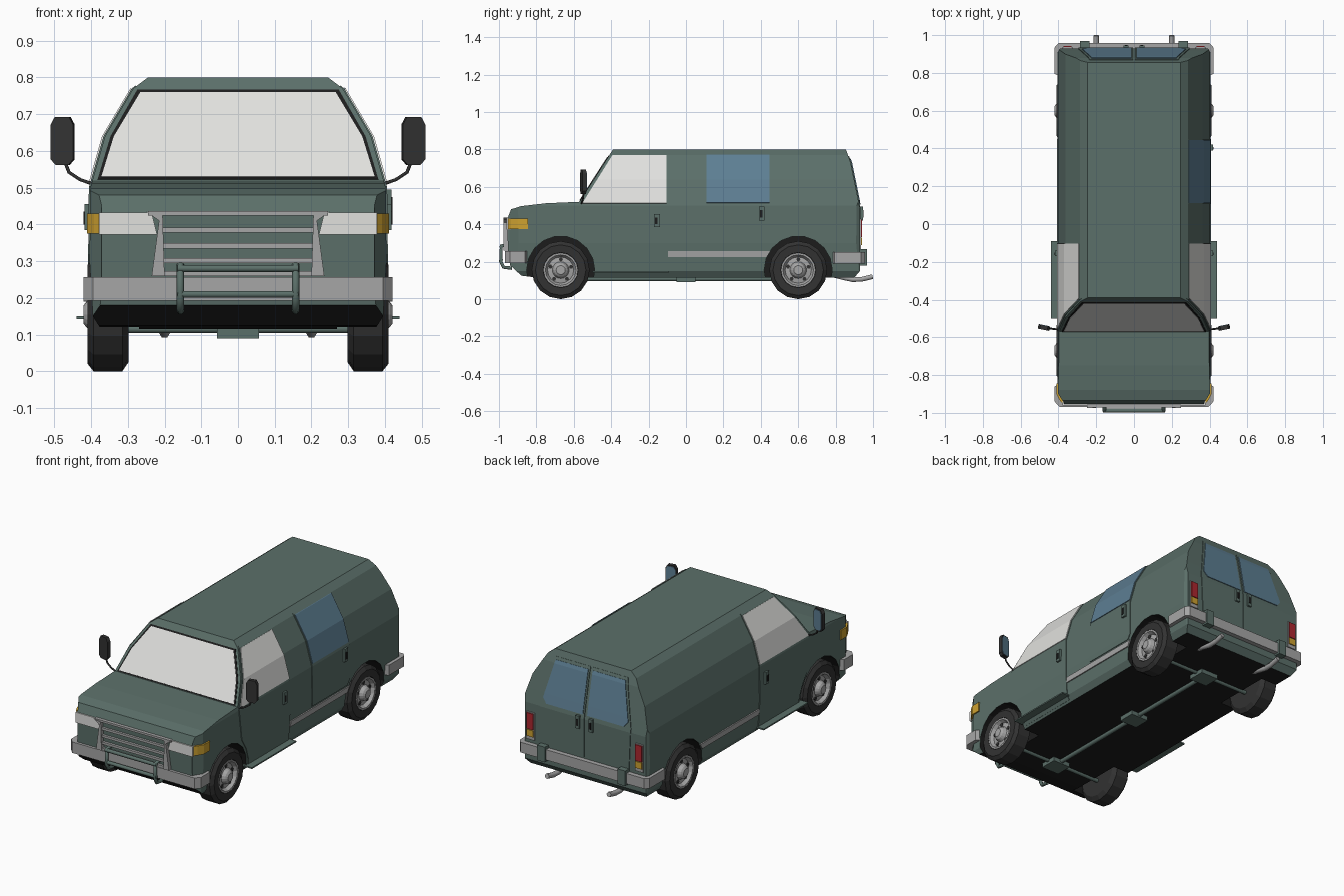
import bpy, bmesh, math
from mathutils import Matrix

if "Cube" in bpy.data.objects:
    bpy.data.objects.remove(bpy.data.objects["Cube"])


def material(name, r, g, b):
    m = bpy.data.materials.new(name)
    m.diffuse_color = (r, g, b, 1)
    m.use_nodes = True
    m.node_tree.nodes["Principled BSDF"].inputs["Base Color"].default_value = m.diffuse_color
    return m


GREEN = material("body green", .105, .16, .142)
BLACK = material("underside black", .012, .012, .012)
RUBBER = material("rubber grey", .032, .032, .032)
CHROME = material("chrome grey", .38, .38, .38)
WHITE = material("pale glass", .75, .75, .73)
BLUE = material("blue glass", .11, .21, .29)
AMBER = material("amber", .62, .36, .03)
RED = material("red", .42, .02, .028)

# body half width and rear position by height
WIDTH = [(.11, .37), (.15, .395), (.30, .404), (.50, .402), (.64, .362), (.77, .285), (.80, .245)]
REAR = [(.115, .90), (.15, .93), (.48, .93), (.56, .915), (.73, .88), (.80, .855)]
SCREEN = [(.52, -.57), (.80, -.39)]


def interp(table, z):
    for (z0, v0), (z1, v1) in zip(table, table[1:]):
        if z <= z1:
            break
    return v0 + (v1 - v0) * (z - z0) / (z1 - z0)


def finish(name, bm, mats):
    me = bpy.data.meshes.new(name)
    bm.to_mesh(me)
    bm.free()
    for m in mats:
        me.materials.append(m)
    ob = bpy.data.objects.new(name, me)
    bpy.context.collection.objects.link(ob)
    return ob


def place(axis, c, u, v):
    return [(c, u, v), (u, c, v), (u, v, c)][axis]


def prism(name, pts, axis, a, b, *mats):
    bm = bmesh.new()
    f = bm.faces.new([bm.verts.new(place(axis, a, u, v)) for u, v in pts])
    r = bmesh.ops.extrude_face_region(bm, geom=[f])
    bmesh.ops.translate(bm, verts=[v for v in r["geom"] if isinstance(v, bmesh.types.BMVert)],
                        vec=place(axis, b - a, 0, 0))
    bmesh.ops.recalc_face_normals(bm, faces=bm.faces)
    return finish(name, bm, mats)


def box(name, x, y, z, mat):
    return prism(name, [(x[0], y[0]), (x[1], y[0]), (x[1], y[1]), (x[0], y[1])], 2, z[0], z[1], mat)


def drape(name, pts, axis, table, sign, mat, off=.004, thick=.008):
    """Thin plate that follows the body surface given by table."""
    bm = bmesh.new()
    bm.faces.new([bm.verts.new(place(axis, 0, u, v)) for u, v in pts])
    for z, _ in table:
        bmesh.ops.bisect_plane(bm, geom=bm.verts[:] + bm.edges[:] + bm.faces[:],
                               plane_co=(0, 0, z), plane_no=(0, 0, 1))
    for v in bm.verts:
        v.co[axis] = sign * (interp(table, v.co.z) + off)
    bm.normal_update()
    for f in bm.faces:
        if f.normal[axis] * sign < 0:
            f.normal_flip()
    ob = finish(name, bm, [mat])
    mod = ob.modifiers.new("thickness", 'SOLIDIFY')
    mod.thickness, mod.offset = thick, -1
    return ob


def boolean(ob, cutter, op):
    mod = ob.modifiers.new("cut", 'BOOLEAN')
    mod.object, mod.operation, mod.solver = cutter, op, 'EXACT'
    bpy.context.view_layer.objects.active = ob
    bpy.ops.object.modifier_apply(modifier=mod.name)
    bpy.data.objects.remove(cutter)


def tube(name, pts, r, mat):
    cu = bpy.data.curves.new(name, 'CURVE')
    cu.dimensions, cu.bevel_depth, cu.bevel_resolution, cu.use_fill_caps = '3D', r, 1, True
    sp = cu.splines.new('POLY')
    sp.points.add(len(pts) - 1)
    for p, co in zip(sp.points, pts):
        p.co = (*co, 1)
    cu.materials.append(mat)
    ob = bpy.data.objects.new(name, cu)
    bpy.context.collection.objects.link(ob)
    return ob


def lathe(name, profile, centre, side, mat, n=16):
    """Turn (x, radius) points around the wheel axis."""
    bm = bmesh.new()
    vs = [bm.verts.new((x, 0, r)) for x, r in profile]
    es = [bm.edges.new(e) for e in zip(vs, vs[1:])]
    bmesh.ops.spin(bm, geom=vs + es, axis=(1, 0, 0), cent=(0, 0, 0), steps=n,
                   angle=math.tau, use_duplicate=False)
    bmesh.ops.remove_doubles(bm, verts=bm.verts, dist=.0005)
    bmesh.ops.transform(bm, verts=bm.verts, matrix=Matrix.Translation((0, *centre)) @ Matrix.Diagonal((side, 1, 1, 1)))
    bmesh.ops.recalc_face_normals(bm, faces=bm.faces)
    return finish(name, bm, [mat])


def mirrored(pts):
    return pts + [(-u, v) for u, v in reversed(pts)]


def circle(y, z, r, n):
    return [(y + r * math.cos(math.tau * i / n), z + r * math.sin(math.tau * i / n)) for i in range(n)]


# body: side profile, cross-section and plan intersected
profile = [(-.88, .125), (-.94, .18), (-.952, .25), (-.955, .43), (-.935, .48), (-.88, .497), (-.75, .512),
           (-.57, .52), (-.39, .80)] + [(y, z) for z, y in reversed(REAR)] + [(-.80, .115)]
body = prism("body", profile, 0, -.6, .6, GREEN, BLACK)
boolean(body, prism("section", mirrored([(w, z) for z, w in WIDTH]), 1, -1.2, 1.2, GREEN, BLACK), 'INTERSECT')
boolean(body, prism("plan", mirrored([(.365, -1), (.372, -.945), (.41, -.885), (.41, .9), (.385, .94)]),
                    2, -.2, 1.2, GREEN, BLACK), 'INTERSECT')
for p in body.data.polygons:
    p.material_index = int(p.normal.z < -.7)
AXLES = (-.67, .6)
for y in AXLES:
    for s in (1, -1):
        arch = prism("arch", circle(y, .155, .182, 18), 0, s * .27, s * .6, GREEN, BLACK)
        for p in arch.data.polygons:
            p.material_index = 1
        boolean(body, arch, 'DIFFERENCE')

# windscreen with black seal
drape("windscreen_seal", mirrored([(.382, .523), (.347, .64), (.274, .767)]), 1,
      [(z, -y) for z, y in SCREEN], -1, BLACK, .003)
drape("windscreen", mirrored([(.372, .53), (.338, .64), (.266, .76)]), 1,
      [(z, -y) for z, y in SCREEN], -1, WHITE, .006)

for s in (1, -1):
    # front doors, side trim and steps
    drape("front_door", [(-.1, .125), (-.47, .125), (-.475, .18), (-.50, .25), (-.545, .32), (-.568, .505),
                         (-.395, .778), (-.1, .778)], 0, WIDTH, s, GREEN)
    drape("front_door_window", [(-.103, .512), (-.555, .512), (-.393, .77), (-.103, .77)], 0, WIDTH, s, WHITE, .008)
    box("front_door_handle", (s * .39, s * .418), (-.17, -.14), (.385, .455), GREEN)
    box("front_door_latch", (s * .39, s * .421), (-.165, -.152), (.40, .435), BLACK)
    drape("side_trim", [(-.095, .225), (.43, .225), (.45, .257), (-.095, .257)], 0, WIDTH, s, CHROME, .007)
    box("step", (s * .37, s * .44), (-.50, -.09), (.143, .151), GREEN)

    # mirrors
    tube("mirror_arm", [(s * .39, -.56, .508), (s * .43, -.555, .522), (s * .46, -.55, .542),
                        (s * .473, -.547, .575)], .005, RUBBER)
    shape = [(-.018, -.065), (.018, -.065), (.031, -.05), (.031, .045), (.02, .065), (-.02, .065), (-.031, .045), (-.031, -.05)]
    for name, k, a, b, m in (("mirror_housing", 1, -.012, .01, RUBBER), ("mirror_glass", .9, .008, .013, BLUE)):
        ob = prism(name, [(u * k, v * k) for u, v in shape], 1, a, b, m)
        ob.location, ob.rotation_euler.z = (s * .477, -.548, .627), s * .2

    # front lamps
    prism("headlight", [(s * .22, .372), (s * .378, .372), (s * .378, .432), (s * .235, .432)], 1, -.93, -.961, WHITE)
    prism("indicator", [(s * x, y) for x, y in ((.36, -.93), (.372, -.957), (.392, -.935), (.411, -.90),
                                                (.411, -.845), (.36, -.845))], 2, .375, .43, AMBER)
    # grille pillar
    prism("grille_side", [(s * .25, .435), (s * .205, .425), (s * .20, .26), (s * .235, .26), (s * .215, .41)],
          1, -.94, -.975, CHROME)
    # bull bar uprights
    tube("bull_bar_upright", [(s * .157, -.95, .29), (s * .157, -.988, .285), (s * .157, -.99, .20),
                              (s * .157, -.975, .17), (s * .157, -.93, .165)], .0105, GREEN)

    # rear doors, lamps and exhausts
    drape("rear_door", [(s * .005, .26), (s * .285, .26), (s * .295, .50), (s * .235, .765), (s * .005, .765)],
          1, REAR, 1, GREEN)
    drape("rear_window", [(s * .014, .505), (s * .25, .505), (s * .275, .535), (s * .225, .75), (s * .014, .75)],
          1, REAR, 1, BLUE, .008)
    box("rear_handle", (s * .03, s * .055), (.92, .945), (.42, .495), GREEN)
    box("rear_latch", (s * .035, s * .047), (.92, .948), (.437, .475), BLACK)
    box("tail_lamp_frame", (s * .325, s * .378), (.91, .936), (.27, .43), CHROME)
    box("tail_lamp", (s * .33, s * .373), (.92, .942), (.332, .425), RED)
    box("rear_indicator", (s * .33, s * .373), (.92, .942), (.29, .328), AMBER)
    box("bumper_block", (s * .235, s * .285), (.92, .968), (.18, .268), GREEN)
    tube("exhaust", [(s * .2, .78, .13), (s * .2, .84, .115), (s * .2, .89, .104), (s * .2, .94, .106),
                     (s * .2, .998, .12)], .0145, CHROME)

    # wheels
    for y in AXLES:
        lathe("tyre", [(.298, 0), (.298, .13), (.315, .155), (.393, .155), (.409, .135), (.407, .094), (.38, .088)],
              (y, .155), s, RUBBER)
        lathe("wheel_rim", [(.38, .094), (.408, .092), (.408, .082), (.388, .07), (.392, .045), (.412, .036),
                            (.421, .024), (.421, 0)], (y, .155), s, CHROME)
        for i in range(5):
            a = math.tau * i / 5 + .3
            prism("rim_slot", circle(y + .058 * math.cos(a), .155 + .058 * math.sin(a), .011, 6),
                  0, s * .38, s * .394, RUBBER)

# sliding door, right side only
drape("sliding_door", [(.105, .268), (.43, .268), (.45, .295), (.45, .778), (.105, .778)], 0, WIDTH, 1, GREEN)
drape("sliding_door_window", [(.11, .515), (.446, .515), (.446, .772), (.11, .772)], 0, WIDTH, 1, BLUE, .008)
box("sliding_door_handle", (.39, .418), (.39, .42), (.42, .495), GREEN)
box("sliding_door_latch", (.39, .421), (.395, .408), (.435, .475), BLACK)

# bumpers
prism("front_bumper", mirrored([(.40, -.85), (.42, -.86), (.42, -.94), (.395, -.968)]), 2, .193, .257, CHROME)
prism("rear_bumper", mirrored([(.40, .785), (.42, .795), (.42, .935), (.40, .957)]), 2, .19, .25, CHROME)

# grille and bull bar rails
box("grille_top", (-.245, .245), (-.972, -.94), (.424, .436), CHROME)
for z in (.385, .342, .302, .266):
    box("grille_slat", (-.205, .205), (-.968, -.94), (z - .007, z + .007), CHROME)
for z in (.28, .21):
    tube("bull_bar_rail", [(-.165, -.988, z), (.165, -.988, z)], .0105, GREEN)

# running gear under the floor
tube("drive_shaft", [(0, -.67, .108), (0, .6, .108)], .013, GREEN)
for y in AXLES:
    tube("axle", [(-.31, y, .115), (.31, y, .115)], .012, GREEN)
for y in (-.67, 0, .6):
    box("gear_case", (-.057, .057), (y - .05, y + .05), (.09, .125), GREEN)
